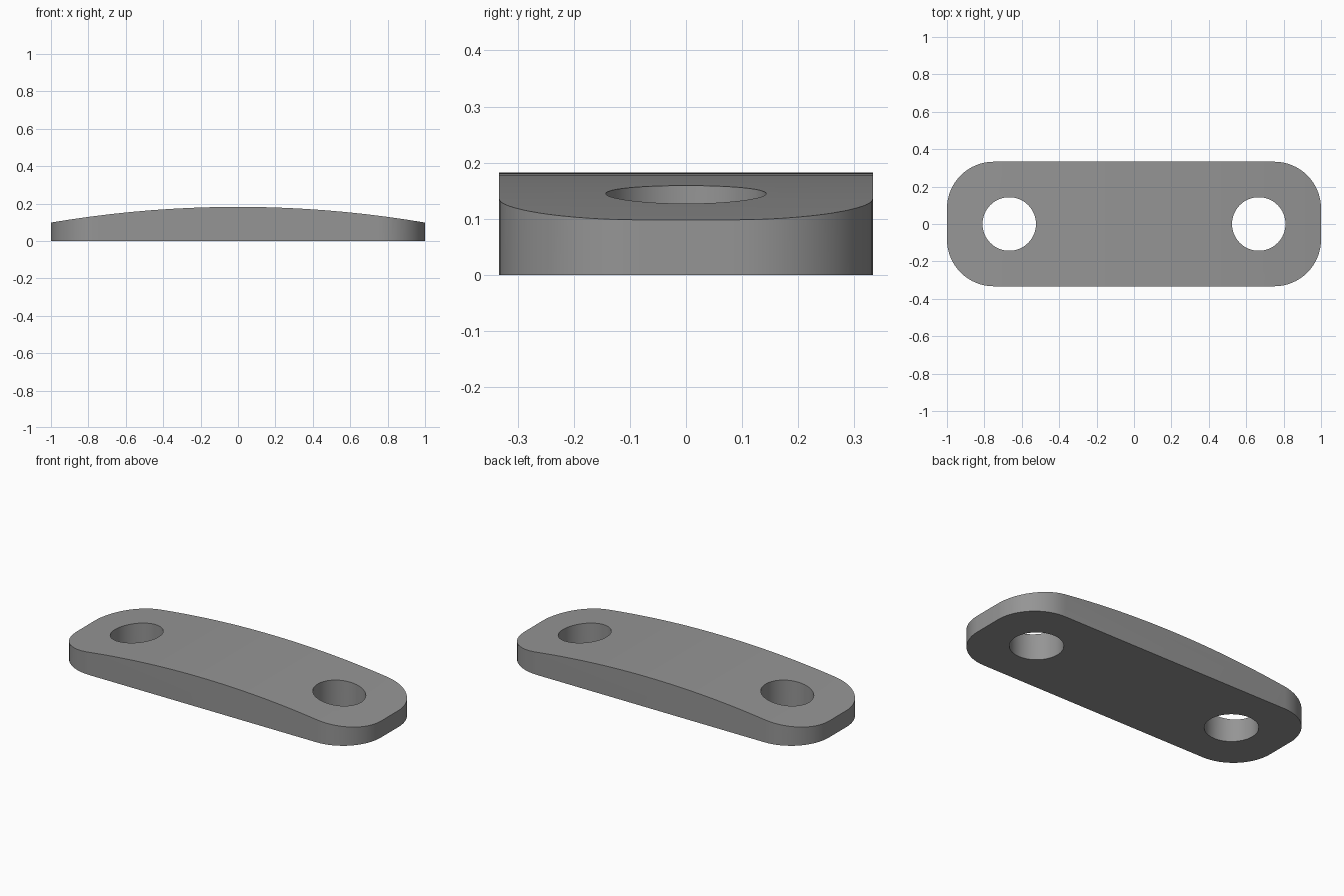
import bpy, bmesh, math

if "Cube" in bpy.data.objects:
    bpy.data.objects.remove(bpy.data.objects["Cube"])

HALF_X, HALF_Y, CORNER = 1.0, 0.333, 0.25
END_Z, CROWN_Z = 0.098, 0.182
HOLE_X, HOLE_R = 0.667, 0.143

grey = bpy.data.materials.new("grey")
grey.diffuse_color = (0.30, 0.30, 0.30, 1)
grey.use_nodes = True
grey.node_tree.nodes["Principled BSDF"].inputs["Base Color"].default_value = grey.diffuse_color


def prism(name, points, direction):
    """Extrude a closed 3D outline along a direction."""
    bm = bmesh.new()
    face = bm.faces.new([bm.verts.new(p) for p in points])
    ext = bmesh.ops.extrude_face_region(bm, geom=[face])
    moved = [v for v in ext["geom"] if isinstance(v, bmesh.types.BMVert)]
    bmesh.ops.translate(bm, verts=moved, vec=direction)
    bmesh.ops.recalc_face_normals(bm, faces=bm.faces)
    mesh = bpy.data.meshes.new(name)
    bm.to_mesh(mesh)
    bm.free()
    mesh.materials.append(grey)
    obj = bpy.data.objects.new(name, mesh)
    bpy.context.collection.objects.link(obj)
    return obj


def arc(cx, cy, r, start, sweep, n):
    return [(cx + r * math.cos(start + sweep * i / n),
             cy + r * math.sin(start + sweep * i / n)) for i in range(n + 1)]


# Plate side profile: flat base, shallow circular crown
sag = CROWN_Z - END_Z
radius = (HALF_X ** 2 + sag ** 2) / (2 * sag)
half = math.asin(1.1 / radius)
crown = arc(0, CROWN_Z - radius, radius, math.pi / 2 - half, 2 * half, 48)
profile = [(-1.1, 0), (1.1, 0)] + crown
plate = prism("plate", [(x, -0.5, z) for x, z in profile], (0, 1, 0))

# Rounded rectangle outline
outline = []
for k, (sx, sy) in enumerate([(1, 1), (-1, 1), (-1, -1), (1, -1)]):
    outline += arc(sx * (HALF_X - CORNER), sy * (HALF_Y - CORNER), CORNER,
                   k * math.pi / 2, math.pi / 2, 16)
cutters = [(prism("outline_cutter", [(x, y, -0.2) for x, y in outline], (0, 0, 0.8)), 'INTERSECT')]

# Two through holes
for side in (-1, 1):
    ring = arc(side * HOLE_X, 0, HOLE_R, 0, 2 * math.pi, 64)[:-1]
    cutters.append((prism("hole_cutter", [(x, y, -0.3) for x, y in ring], (0, 0, 1)), 'DIFFERENCE'))

bpy.context.view_layer.objects.active = plate
plate.select_set(True)
for cutter, operation in cutters:
    mod = plate.modifiers.new("cut", 'BOOLEAN')
    mod.operation, mod.object, mod.solver = operation, cutter, 'EXACT'
    bpy.ops.object.modifier_apply(modifier=mod.name)
    bpy.data.objects.remove(cutter)

bpy.ops.object.shade_smooth_by_angle(angle=math.radians(30))
